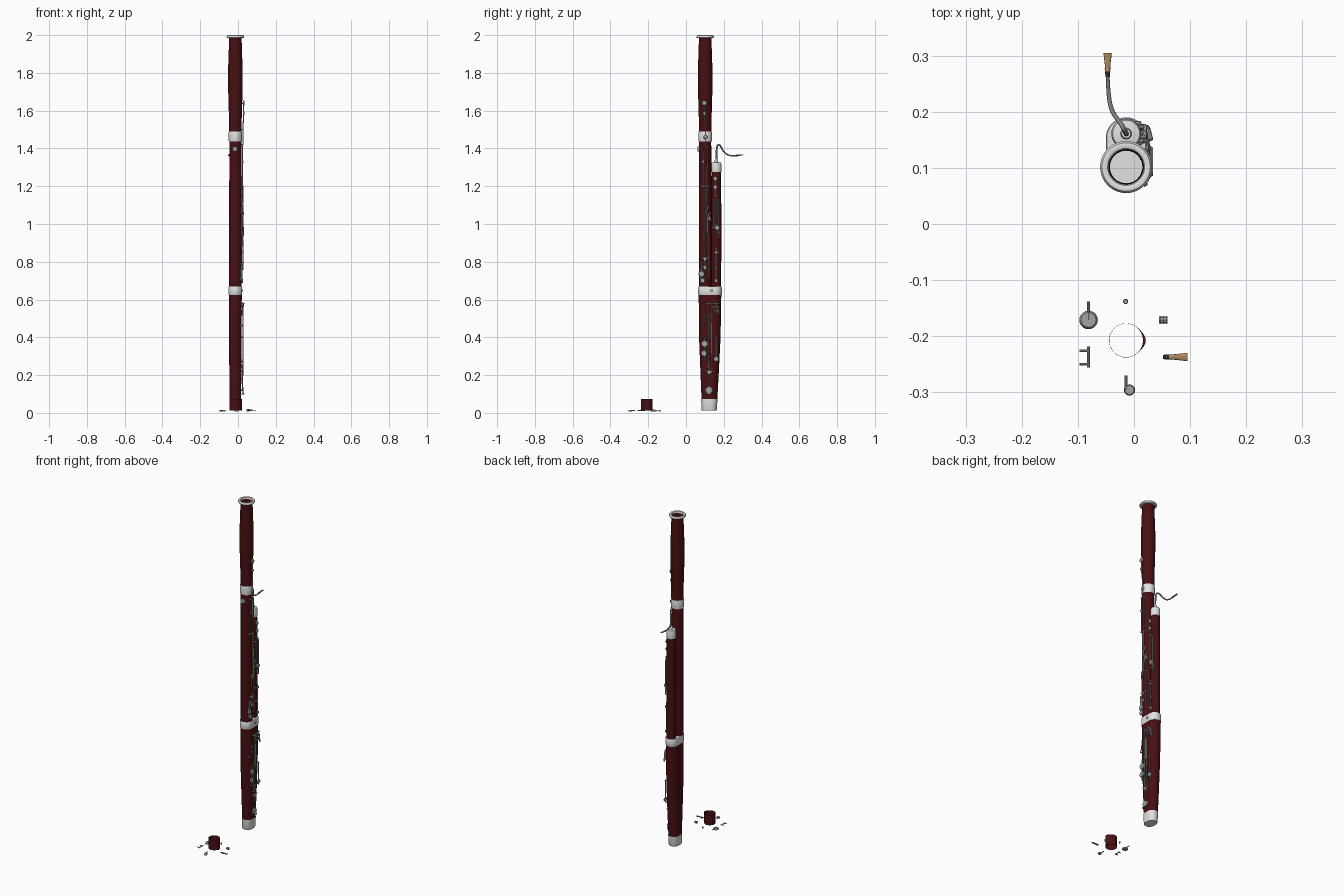
import bpy, bmesh, math
from mathutils import Matrix, Vector

def mat(name, c):
    m = bpy.data.materials.new(name)
    m.diffuse_color = (*c, 1)
    return m

WOOD = mat("dark_red_wood", (0.065, 0.005, 0.006))
WHITE = mat("pale_silver", (0.76, 0.76, 0.75))
METAL = mat("grey_metal", (0.36, 0.37, 0.37))
CANE = mat("tan_cane", (0.45, 0.25, 0.11))
DARK = mat("dark_thread", (0.03, 0.03, 0.03))
CX, BY, WY = -0.014, 0.1016, 0.161   # body x, bass joint y, wing joint y

def finish(name, bm, m):
    bmesh.ops.recalc_face_normals(bm, faces=bm.faces[:])
    me = bpy.data.meshes.new(name)
    bm.to_mesh(me)
    bm.free()
    me.materials.append(m)
    ob = bpy.data.objects.new(name, me)
    bpy.context.collection.objects.link(ob)
    return ob

def loft(name, rings, m, caps=True, closed=False):
    bm = bmesh.new()
    vs = [[bm.verts.new(p) for p in r] for r in rings]
    pairs = list(zip(vs, vs[1:])) + ([(vs[-1], vs[0])] if closed else [])
    for a, b in pairs:
        for i in range(len(a)):
            j = (i + 1) % len(a)
            bm.faces.new((a[i], a[j], b[j], b[i]))
    if caps and not closed:
        bm.faces.new(vs[0][::-1])
        bm.faces.new(vs[-1])
    return finish(name, bm, m)

def circle(r, z, x=CX, y=BY, n=40):
    return [(x + r * math.cos(2 * math.pi * i / n), y + r * math.sin(2 * math.pi * i / n), z) for i in range(n)]

def lathe(name, prof, m, y=BY, x=CX, caps=True, closed=False):
    return loft(name, [circle(r, z, x, y) for r, z in prof], m, caps, closed)

def oval(z, y0, y1, hw, n=48):
    """Stadium cross-section running from y0 to y1."""
    mid, half = (y0 + y1) / 2, (y1 - y0) / 2 - hw
    pts = []
    for i in range(n):
        a = 2 * math.pi * (i + 0.5) / n
        s = math.sin(a)
        pts.append((CX + hw * math.cos(a), mid + hw * s + math.copysign(half, s), z))
    return pts

def tube(name, paths, r, m, smooth=False):
    cu = bpy.data.curves.new(name, 'CURVE')
    cu.dimensions = '3D'
    cu.bevel_depth, cu.bevel_resolution, cu.use_fill_caps = r, 2, True
    for p in paths:
        s = cu.splines.new('NURBS' if smooth else 'POLY')
        s.points.add(len(p) - 1)
        for q, c in zip(s.points, p):
            q.co = (*c[:3], 1)
            q.radius = c[3] if len(c) > 3 else 1
        if smooth:
            s.use_endpoint_u, s.order_u, s.resolution_u = True, 4, 8
    cu.materials.append(m)
    ob = bpy.data.objects.new(name, cu)
    bpy.context.collection.objects.link(ob)
    return ob

def discs(name, items, m, axis=(1, 0, 0), h=0.006):
    """Cupped discs given as (centre, radius)."""
    bm = bmesh.new()
    rot = Vector(axis).to_track_quat('Z', 'Y').to_matrix().to_4x4()
    for c, r in items:
        bmesh.ops.create_cone(bm, cap_ends=True, segments=20, radius1=r, radius2=r * 0.8,
                              depth=h, matrix=Matrix.Translation(c) @ rot)
    return finish(name, bm, m)

# Bell, hollow, with rolled rim
lathe("bell", [(0.029, 1.46), (0.033, 1.46), (0.0335, 1.55), (0.0365, 1.65), (0.039, 1.74), (0.0385, 1.82),
               (0.035, 1.92), (0.033, 1.988), (0.031, 1.988), (0.030, 1.8)], WOOD, closed=True)
lathe("bell_rim", [(0.032, 1.984), (0.043, 1.984), (0.0465, 1.988), (0.0465, 1.994), (0.043, 1.999),
                   (0.038, 2.0), (0.033, 1.998), (0.031, 1.994)], WHITE, closed=True)
# Bass joint with its ring
lathe("bass_joint", [(0.029, 0.64), (0.0335, 0.64), (0.0325, 1.1), (0.032, 1.47), (0.029, 1.47)], WOOD, closed=True)
lathe("bell_ring", [(0.031, 1.437), (0.0345, 1.437), (0.0358, 1.442), (0.0358, 1.484), (0.0345, 1.489),
                    (0.031, 1.489)], WHITE, closed=True)
lathe("bore_floor", [(0.0305, 0.672), (0.0305, 0.678)], WHITE)
# Wing joint with its top cap
lathe("wing_joint", [(0.025, 0.64), (0.026, 0.9), (0.026, 1.05), (0.0245, 1.28)], WOOD, y=WY)
lathe("wing_cap", [(0.0255, 1.275), (0.0265, 1.28), (0.0265, 1.315), (0.024, 1.325), (0.01, 1.327),
                   (0.008, 1.345)], WHITE, y=WY)
# Boot with band and bottom cap
BOOT = [(0.073, 0.082, 0.166, 0.030), (0.2, 0.077, 0.173, 0.032), (0.4, 0.069, 0.183, 0.0335),
        (0.63, 0.067, 0.187, 0.034)]
loft("boot", [oval(*b) for b in BOOT], WOOD)
loft("boot_band", [oval(0.625, 0.066, 0.188, 0.0345), oval(0.629, 0.064, 0.19, 0.036),
                   oval(0.666, 0.064, 0.19, 0.036), oval(0.67, 0.066, 0.188, 0.0345)], WHITE)
loft("boot_cap", [oval(0.012, 0.084, 0.161, 0.0285), oval(0.016, 0.082, 0.163, 0.030),
                  oval(0.073, 0.080, 0.167, 0.0315)], WHITE)

# Crook and reed
tube("crook", [[(CX, WY, 1.325, 1.3), (CX, WY, 1.365, 1.2), (CX, WY, 1.425, 1.15), (-0.024, 0.182, 1.42, 1.1),
                (-0.042, 0.2, 1.375, 1), (-0.046, 0.232, 1.358, 0.95), (-0.047, 0.268, 1.362, 0.8)]], 0.004, METAL, True)

def reed(name, at, direction):
    d = Vector(direction).normalized()
    side = d.cross(Vector((0, 0, 1))).normalized()
    up = side.cross(d)
    def ring(t, w, h):
        return [tuple(Vector(at) + d * t + side * w * math.cos(math.pi * i / 8) + up * h * math.sin(math.pi * i / 8))
                for i in range(16)]
    loft(name + "_blades", [ring(0.010, 0.0045, 0.004), ring(0.022, 0.005, 0.003), ring(0.043, 0.0075, 0.001)], CANE)
    loft(name + "_thread", [ring(0, 0.0038, 0.0038), ring(0.010, 0.0048, 0.0045)], DARK)
    loft(name + "_wire", [ring(0.013, 0.0052, 0.0045), ring(0.015, 0.0052, 0.0045)], METAL)

reed("reed", (-0.047, 0.262, 1.362), (0, 1, 0.1))
reed("spare_reed", (0.052, -0.237, 0.014), (1, 0, 0))

# Keywork on the +x side, laid along the body surface
def surface(y, z):
    if z < 0.67:
        return CX + 0.031 + 0.003 * z / 0.6 - max(0, abs(y - 0.125) - 0.035) * 0.5
    c, r = (BY, 0.033) if y < 0.135 else (WY, 0.026)
    if z > 1.55:
        r = 0.037
    return CX + math.sqrt(max(r * r - (y - c) ** 2, r * r * 0.3))

def on(y, z, off=0.007):
    return (surface(y, z) + off, y, z)

rods = [  # (y, z) paths
    [(0.097, 1.64), (0.097, 1.58), (0.103, 1.5)], [(0.103, 1.5), (0.103, 1.42)],
    [(0.09, 1.41), (0.09, 1.2)], [(0.113, 1.41), (0.113, 1.32), (0.108, 1.1)], [(0.085, 1.2), (0.122, 1.2)],
    [(0.1, 1.2), (0.1, 0.93)], [(0.093, 0.95), (0.1, 0.76)], [(0.088, 0.82), (0.118, 0.82)],
    [(0.122, 0.95), (0.122, 0.72)], [(0.085, 0.79), (0.08, 0.71)],
    [(0.155, 1.25), (0.155, 1.15)], [(0.163, 1.15), (0.163, 0.95)], [(0.173, 1.13), (0.173, 0.93)],
    [(0.148, 1.13), (0.148, 0.98)], [(0.14, 0.98), (0.18, 0.98)], [(0.145, 1.01), (0.18, 0.95)],
    [(0.16, 0.87), (0.16, 0.69)], [(0.148, 0.85), (0.175, 0.85)], [(0.15, 0.77), (0.16, 0.77)],
    [(0.11, 0.58), (0.175, 0.58)], [(0.135, 0.56), (0.175, 0.56)], [(0.15, 0.54), (0.175, 0.54)],
    [(0.118, 0.58), (0.118, 0.24)], [(0.135, 0.57), (0.135, 0.27)], [(0.128, 0.52), (0.128, 0.4)],
    [(0.098, 0.52), (0.095, 0.47), (0.08, 0.46)], [(0.098, 0.4), (0.098, 0.28)], [(0.16, 0.4), (0.16, 0.27)],
    [(0.105, 0.22), (0.145, 0.22)], [(0.122, 0.27), (0.122, 0.12)], [(0.135, 0.25), (0.135, 0.18)],
]
paths = [[on(*p) for p in r] for r in rods]
posts = [[on(*p, -0.004), on(*p, 0.009)] for r in rods for p in (r[0], r[-1])]
tube("key_rods", paths, 0.0028, METAL)
tube("key_posts", posts, 0.0036, METAL)

# Curved touch levers
levers = [[(0.122, 1.1), (0.1, 1.06), (0.108, 1.03), (0.132, 1.02)], [(0.13, 1.06), (0.105, 1.04), (0.118, 0.99), (0.112, 0.94)],
          [(0.09, 0.8), (0.074, 0.76), (0.078, 0.7)], [(0.15, 0.58), (0.17, 0.57), (0.172, 0.52)]]
tube("touch_levers", [[on(*p, 0.010) for p in l] for l in levers], 0.0045, METAL, True)

# Pad cups: y, z, radius
pads = [(0.097, 1.64, 0.014), (0.097, 1.585, 0.009), (0.103, 1.46, 0.011), (0.09, 1.33, 0.008),
        (0.1, 0.815, 0.011), (0.1, 0.77, 0.011), (0.083, 0.735, 0.017), (0.088, 0.70, 0.014),
        (0.155, 1.24, 0.012), (0.155, 1.195, 0.012), (0.12, 1.03, 0.013), (0.165, 0.98, 0.014),
        (0.16, 0.85, 0.008), (0.16, 0.70, 0.01), (0.098, 0.365, 0.019), (0.095, 0.315, 0.017),
        (0.16, 0.285, 0.014), (0.122, 0.215, 0.012), (0.122, 0.12, 0.021)]
discs("pad_cups", [(on(y, z, 0.008), r) for y, z, r in pads], METAL)
discs("front_pad", [((CX - 0.002, 0.067, 1.397), 0.015)], METAL, axis=(0, -1, 0), h=0.01)
# Guard over the lowest pad, lock plate on the band
tube("pad_guard", [[on(0.1, 0.1, 0.002), on(0.11, 0.1, 0.014), on(0.134, 0.1, 0.014), on(0.144, 0.1, 0.002)]], 0.003, METAL)
discs("band_stud", [((CX + 0.037, 0.135, 0.648), 0.007)], METAL)

# Loose parts lying in front: open wooden sleeve with a thicker side
lathe("loose_sleeve", [(0.0305, 0.012), (0.0305, 0.074), (0.030, 0.074), (0.030, 0.012)], WOOD, y=-0.2075, closed=True)
arc = [math.radians(-50 + 10 * i) for i in range(11)]
loft("sleeve_plate", [[(CX + 0.030 * math.cos(a), -0.2075 + 0.030 * math.sin(a), z) for a in arc] +
                      [(CX + (0.030 + 0.005 * math.cos(a * 1.7) ** 2) * math.cos(a), -0.2075 + 0.031 * math.sin(a), z)
                       for a in reversed(arc)] for z in (0.012, 0.074)], WOOD)
discs("loose_pads", [((-0.081, -0.171, 0.011), 0.0165), ((-0.015, -0.138, 0.012), 0.0045),
                     ((-0.008, -0.296, 0.011), 0.010)], METAL, axis=(0, 0, 1), h=0.008)
tube("loose_rods", [[(-0.081, -0.171, 0.014), (-0.081, -0.138, 0.014)],
                    [(-0.081, -0.218, 0.013), (-0.081, -0.256, 0.013)],
                    [(-0.081, -0.226, 0.013), (-0.097, -0.226, 0.013)],
                    [(-0.081, -0.25, 0.013), (-0.097, -0.25, 0.013)],
                    [(-0.014, -0.27, 0.013), (-0.014, -0.296, 0.013)]], 0.0025, METAL)
# Small ribbed barrel
tube("loose_barrel", [[(0.045, -0.171, 0.013), (0.060, -0.171, 0.013)]], 0.0065, METAL)
tube("barrel_ribs", [[(0.047 + 0.005 * i, -0.171, 0.013), (0.048 + 0.005 * i, -0.171, 0.013)] for i in range(3)], 0.0072, DARK)

# Turn curves into meshes and smooth everything, keeping sharp edges
bpy.ops.object.select_all(action='SELECT')
bpy.context.view_layer.objects.active = bpy.data.objects["crook"]
bpy.ops.object.convert(target='MESH')
bpy.ops.object.select_all(action='SELECT')
bpy.ops.object.shade_smooth_by_angle(angle=math.radians(35))
